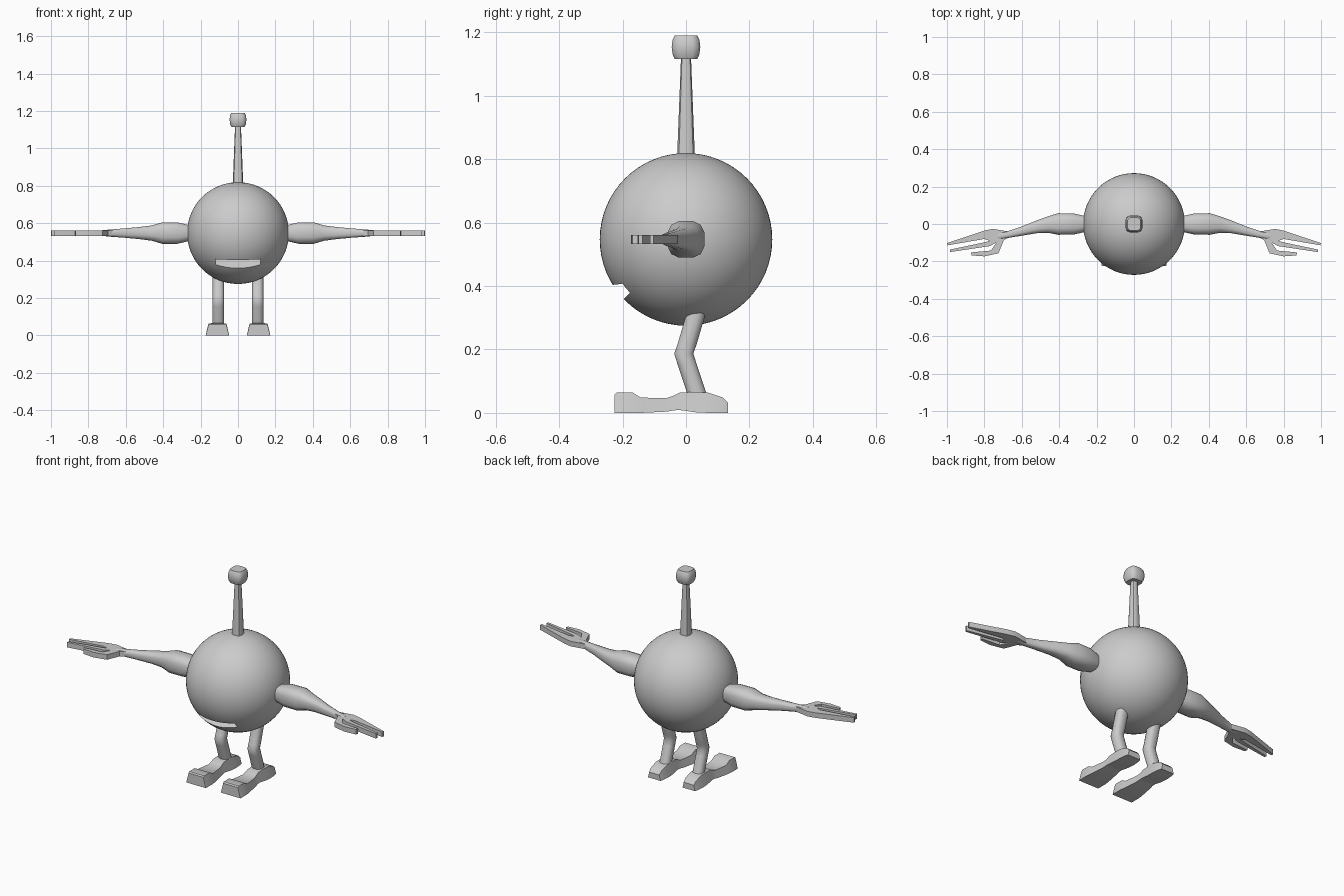
import bpy, bmesh, math
from mathutils import Vector

if "Cube" in bpy.data.objects:
    bpy.data.objects.remove(bpy.data.objects["Cube"])


def make(name, bm, mirror=False, angle=35):
    bmesh.ops.recalc_face_normals(bm, faces=bm.faces)
    me = bpy.data.meshes.new(name)
    bm.to_mesh(me)
    bm.free()
    ob = bpy.data.objects.new(name, me)
    bpy.context.collection.objects.link(ob)
    smooth(ob, angle)
    if mirror:
        ob.modifiers.new("mirror", 'MIRROR')
    return ob


def smooth(ob, angle):
    bpy.ops.object.select_all(action='DESELECT')
    ob.select_set(True)
    bpy.context.view_layer.objects.active = ob
    bpy.ops.object.shade_smooth_by_angle(angle=math.radians(angle))


def loft(name, rings, mirror=False, angle=35):
    bm = bmesh.new()
    loops = [[bm.verts.new(p) for p in r] for r in rings]
    n = len(loops[0])
    for a, b in zip(loops, loops[1:]):
        for i in range(n):
            j = (i + 1) % n
            bm.faces.new((a[i], a[j], b[j], b[i]))
    bm.faces.new(loops[0])
    bm.faces.new(loops[-1])
    return make(name, bm, mirror, angle)


def ring(center, u, v, ru, rv, power=0.7, n=12):
    # superellipse cross-section; power 1 is round, lower is squarer
    c, u, v = Vector(center), Vector(u), Vector(v)
    pts = []
    for i in range(n):
        t = 2 * math.pi * (i + 0.5) / n
        x, y = math.cos(t), math.sin(t)
        pts.append(c + u * ru * math.copysign(abs(x) ** power, x)
                   + v * rv * math.copysign(abs(y) ** power, y))
    return pts


def extrude(name, pts, offset, mirror=False):
    bm = bmesh.new()
    f = bm.faces.new([bm.verts.new(p) for p in pts])
    ext = bmesh.ops.extrude_face_region(bm, geom=[f], use_keep_orig=True)
    vs = [g for g in ext['geom'] if isinstance(g, bmesh.types.BMVert)]
    bmesh.ops.translate(bm, vec=offset, verts=vs)
    return make(name, bm, mirror)


X, Y, Z = (1, 0, 0), (0, 1, 0), (0, 0, 1)

# Round body with wedge-shaped mouth cut into it
bpy.ops.mesh.primitive_uv_sphere_add(segments=64, ring_count=32, radius=0.272,
                                     location=(0, 0, 0.547))
body = bpy.context.object
body.name = "body"
wedge = [(-.32, .393), (-.15, .413), (-.15, .405), (-.32, .238)]
cutter = extrude("mouth_cutter", [(-.12, y, z) for y, z in wedge], (.24, 0, 0))
cutter.hide_render = True
cut = body.modifiers.new("mouth", 'BOOLEAN')
cut.operation, cut.solver, cut.object = 'DIFFERENCE', 'EXACT', cutter
bpy.context.view_layer.objects.active = body
bpy.ops.object.modifier_apply(modifier=cut.name)
bpy.data.objects.remove(cutter)
smooth(body, 30)

# Antenna stalk and knob
loft("antenna_stalk", [ring((0, 0, z), X, Y, r, r)
                       for z, r in [(.80, .029), (1.0, .021), (1.125, .016)]])
loft("antenna_knob", [ring((0, 0, z), X, Y, r, r, 0.55)
                      for z, r in [(1.115, .036), (1.13, .043), (1.153, .046),
                                   (1.176, .043), (1.19, .036)]], angle=50)

# Arms: x, y, half depth, half height
arm = [(.24, 0, .040, .038), (.28, 0, .048, .048), (.325, 0, .058, .059),
       (.405, 0, .059, .059), (.46, -.003, .045, .042), (.52, -.015, .035, .034),
       (.60, -.038, .025, .026), (.68, -.058, .018, .020), (.73, -.065, .022, .015)]
loft("arm", [ring((x, y, .547), Y, Z, ry, rz) for x, y, ry, rz in arm], True, 50)

# Flat hands with two fingers and a thumb
hand = [(.66, -.042), (.755, -.026), (.80, -.035), (1.0, -.102), (.997, -.114),
        (.80, -.080), (.77, -.090), (.80, -.098), (.985, -.137), (.983, -.15),
        (.77, -.118), (.735, -.098), (.765, -.142), (.872, -.152), (.868, -.168),
        (.80, -.173), (.725, -.157), (.695, -.085), (.66, -.068)]
extrude("hand", [(x, y, .532) for x, y in hand], (0, 0, .029), True)

# Bent legs
leg = [(.037, .345), (.028, .30), (.003, .215), (-.007, .187), (.003, .155), (.038, .05)]
loft("leg", [ring((.105, y, z), X, Y, .031, .031, 0.8) for y, z in leg], True, 50)

# Feet: y, bottom, top, half width at bottom, half width at top
foot = [(-.225, 0, .058, .062, .047), (-.218, 0, .064, .063, .048),
        (-.168, 0, .064, .063, .048), (-.142, 0, .048, .060, .048),
        (-.06, .004, .047, .048, .038), (-.04, .008, .054, .045, .035),
        (-.02, .009, .064, .045, .034), (.03, .002, .066, .048, .035),
        (.07, 0, .064, .049, .035), (.115, 0, .049, .045, .034),
        (.132, 0, .032, .040, .032)]
loft("foot", [[(.11 - b, y, lo), (.11 + b, y, lo), (.11 + t, y, hi), (.11 - t, y, hi)]
              for y, lo, hi, b, t in foot], True)
